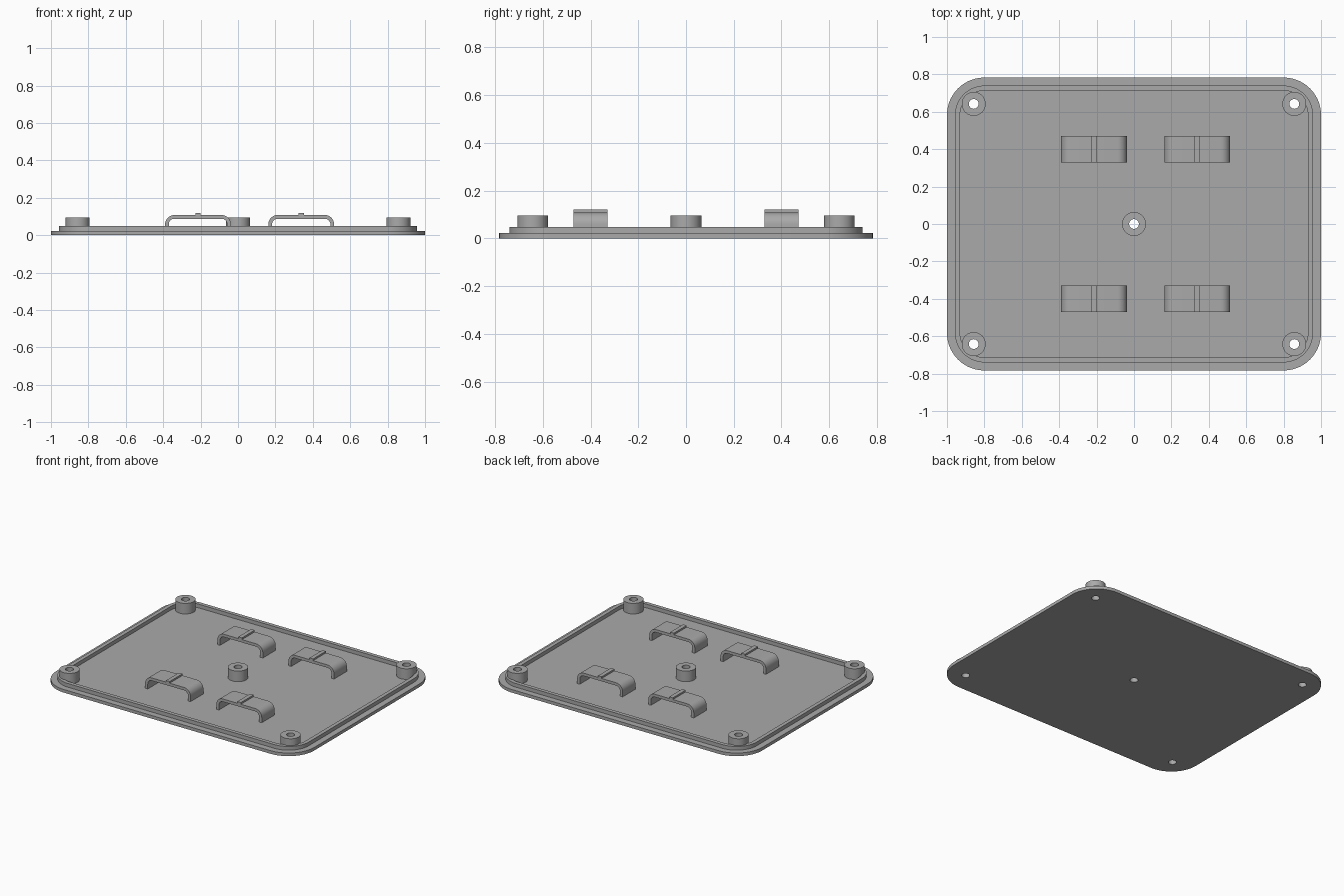
import bpy
import bmesh
from math import cos, sin, pi, radians
from mathutils import Matrix

if "Cube" in bpy.data.objects:
    bpy.data.objects.remove(bpy.data.objects["Cube"])

grey = bpy.data.materials.new("plain grey")
grey.use_nodes = True
colour = (0.4, 0.4, 0.4, 1)
grey.diffuse_color = colour
grey.node_tree.nodes["Principled BSDF"].inputs["Base Color"].default_value = colour


def arc(cx, cy, r, start, end, steps):
    return [(cx + r * cos(start + (end - start) * i / steps),
             cy + r * sin(start + (end - start) * i / steps)) for i in range(steps + 1)]


def circle(cx, cy, r, steps=40):
    return arc(cx, cy, r, 0, 2 * pi, steps)[:-1]


def rounded_rect(hx, hy, r):
    corners = ((1, 1), (-1, 1), (-1, -1), (1, -1))
    return [p for i, (sx, sy) in enumerate(corners)
            for p in arc(sx * (hx - r), sy * (hy - r), r, i * pi / 2, (i + 1) * pi / 2, 14)]


def extrude_profile(name, loops, low, high, matrix=Matrix()):
    """Solid from an outline and any hole outlines, between two heights."""
    curve = bpy.data.curves.new(name, "CURVE")
    curve.dimensions = "2D"
    curve.fill_mode = "BOTH"
    curve.extrude = (high - low) / 2
    for loop in loops:
        spline = curve.splines.new("POLY")
        spline.points.add(len(loop) - 1)
        for point, (x, y) in zip(spline.points, loop):
            point.co = (x, y, 0, 1)
        spline.use_cyclic_u = True
    source = bpy.data.objects.new(name + "_profile", curve)
    bpy.context.collection.objects.link(source)
    bpy.context.view_layer.update()
    mesh = bpy.data.meshes.new_from_object(
        source.evaluated_get(bpy.context.evaluated_depsgraph_get()))
    bpy.data.objects.remove(source)

    # Weld the caps to the walls
    bm = bmesh.new()
    bm.from_mesh(mesh)
    bmesh.ops.remove_doubles(bm, verts=bm.verts, dist=0.0001)
    bmesh.ops.recalc_face_normals(bm, faces=bm.faces)
    bm.transform(matrix @ Matrix.Translation((0, 0, (low + high) / 2)))
    bm.to_mesh(mesh)
    bm.free()
    mesh.materials.clear()
    mesh.materials.append(grey)
    obj = bpy.data.objects.new(name, mesh)
    bpy.context.collection.objects.link(obj)
    bpy.ops.object.select_all(action="DESELECT")
    obj.select_set(True)
    bpy.context.view_layer.objects.active = obj
    bpy.ops.object.shade_smooth_by_angle(angle=radians(30))
    return obj


FLOOR, RIM_TOP, BOSS_TOP = 0.022, 0.048, 0.096
HOLE, BOSS = 0.026, 0.064
bosses = {"centre": (0, 0)}
for sx, side in ((1, "left"), (-1, "right")):
    for sy, end in ((-1, "front"), (1, "back")):
        bosses[f"{end}_{side}"] = (sx * 0.857, sy * 0.642)

# Base plate with screw holes, and the raised lip around it
extrude_profile("base_plate", [rounded_rect(1, 0.783, 0.2)] +
                [circle(x, y, HOLE) for x, y in bosses.values()], 0, FLOOR)
extrude_profile("rim", [rounded_rect(0.957, 0.74, 0.157), rounded_rect(0.93, 0.713, 0.13)],
                FLOOR, RIM_TOP)

# Hollow screw bosses
for place, (x, y) in bosses.items():
    extrude_profile("screw_boss_" + place, [circle(x, y, BOSS), circle(x, y, HOLE)],
                    FLOOR, BOSS_TOP)

# Bridge-shaped clips, each with a small ridge on top
HALF, TOP, WALL, BEND = 0.176, 0.108, 0.02, 0.05


def arch(half, top, r):
    return ([(half, FLOOR)] + arc(half - r, top - r, r, 0, pi / 2, 8)
            + arc(r - half, top - r, r, pi / 2, pi, 8) + [(-half, FLOOR)])


clip_outline = arch(HALF, TOP, BEND) + arch(HALF - WALL, TOP - WALL, BEND - WALL)[::-1]
ridge_outline = [(-0.014, TOP - 0.002), (0.014, TOP - 0.002), (0.014, 0.12), (-0.014, 0.12)]
for x, side in ((0.338, "left"), (-0.214, "right")):
    for y, end in ((-0.4, "front"), (0.4, "back")):
        place = Matrix.Translation((x, y, 0)) @ Matrix.Rotation(pi / 2, 4, "X")
        extrude_profile(f"clip_{end}_{side}", [clip_outline], -0.071, 0.071, place)
        extrude_profile(f"clip_ridge_{end}_{side}", [ridge_outline], -0.071, 0.071, place)
